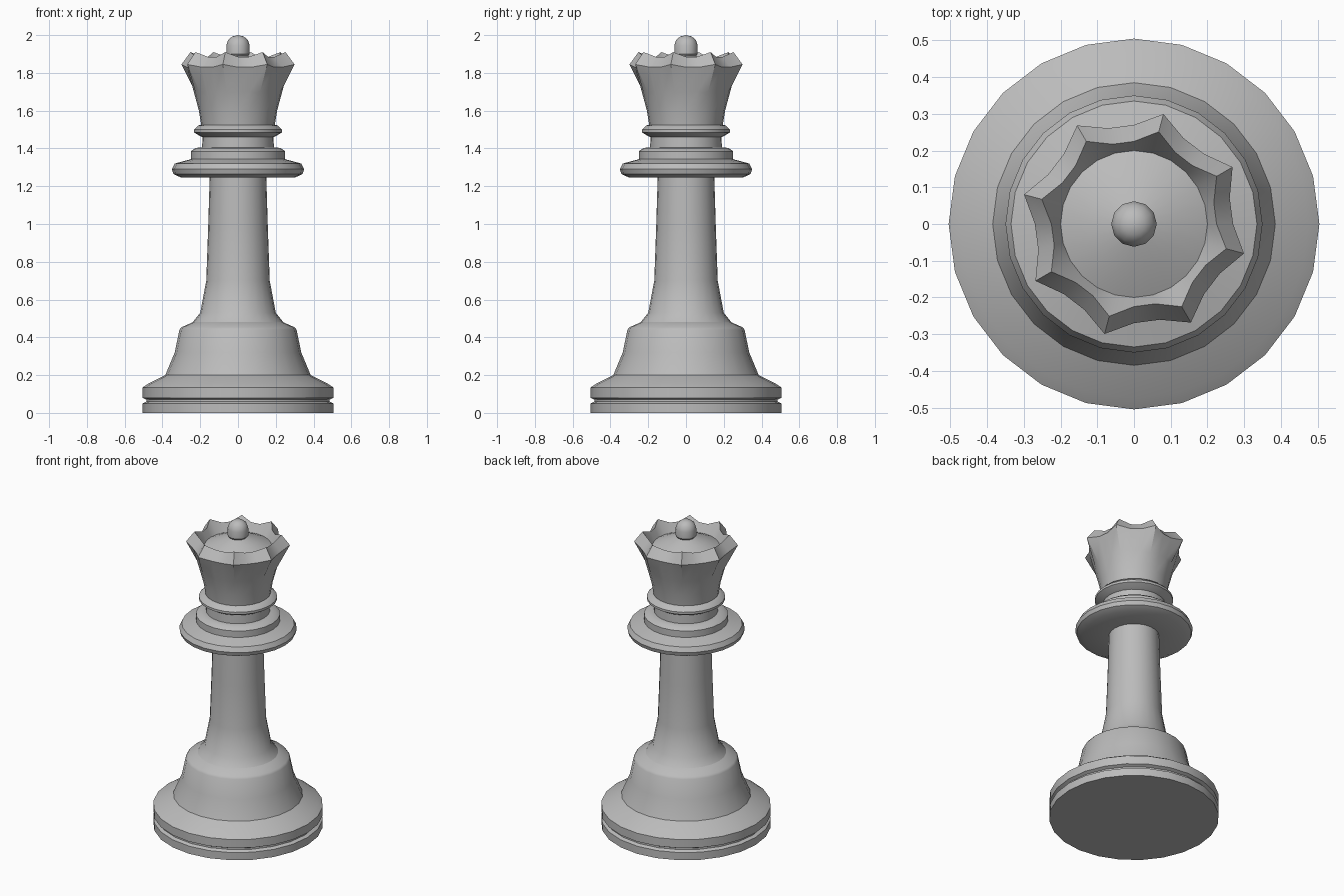
import bpy, bmesh, math

if "Cube" in bpy.data.objects:
    bpy.data.objects.remove(bpy.data.objects["Cube"])

SIDES = 24
grey = bpy.data.materials.new("plain grey")
grey.diffuse_color = (0.5, 0.5, 0.5, 1)
grey.use_nodes = True
grey.node_tree.nodes["Principled BSDF"].inputs["Base Color"].default_value = grey.diffuse_color


def lathe(name, profile, sides=SIDES):
    """Spin (radius, z) points upward. Four-value points also give the radius and z at the crown tips."""
    bm = bmesh.new()
    rings = []
    for p in profile:
        ring = []
        for i in range(sides):
            a = math.tau * i / sides
            tip = len(p) == 4 and i % 3 == 2
            r, z = p[2:] if tip else p[:2]
            ring.append(bm.verts.new((r * math.cos(a), r * math.sin(a), z)))
        rings.append(ring)
    for low, high in zip(rings, rings[1:]):
        for i in range(sides):
            j = (i + 1) % sides
            bm.faces.new((low[i], low[j], high[j], high[i]))
    bmesh.ops.remove_doubles(bm, verts=bm.verts[:], dist=1e-5)
    mesh = bpy.data.meshes.new(name)
    bm.to_mesh(mesh)
    bm.free()
    mesh.materials.append(grey)
    obj = bpy.data.objects.new(name, mesh)
    bpy.context.collection.objects.link(obj)
    bpy.ops.object.select_all(action='DESELECT')
    obj.select_set(True)
    bpy.context.view_layer.objects.active = obj
    bpy.ops.object.shade_smooth_by_angle(angle=math.radians(34))
    return obj


# Wide foot with a groove, flaring up to the shoulder
lathe("base", [(0, 0), (0.505, 0), (0.505, 0.05), (0.485, 0.06), (0.485, 0.07),
               (0.505, 0.08), (0.505, 0.135), (0.475, 0.155), (0.385, 0.20),
               (0.335, 0.32), (0.31, 0.44), (0.30, 0.453), (0.24, 0.48)])

# Slim stem
lathe("stem", [(0.24, 0.48), (0.20, 0.53), (0.168, 0.70), (0.158, 0.98), (0.15, 1.245)])

# Wide collar with a step and a neck
lathe("collar", [(0.15, 1.245), (0.30, 1.245), (0.342, 1.265), (0.35, 1.29), (0.335, 1.32),
                 (0.25, 1.343), (0.25, 1.385), (0.225, 1.403), (0.19, 1.405), (0.188, 1.46)])

# Thin ring under the crown
lathe("neck_ring", [(0.188, 1.46), (0.205, 1.468), (0.233, 1.485), (0.233, 1.50),
                    (0.21, 1.522), (0.195, 1.525)])

# Crown with eight points and a shallow domed middle
lathe("crown", [(0.195, 1.525), (0.207, 1.60), (0.234, 1.70),
                (0.27, 1.83, 0.31, 1.845), (0.225, 1.885, 0.26, 1.91),
                (0.20, 1.83), (0.12, 1.868), (0.05, 1.89)])

# Small round knob on top
lathe("finial", [(0.05, 1.885), (0.062, 1.90), (0.062, 1.945), (0.052, 1.975),
                 (0.03, 1.993), (0, 2.0)], 12)
